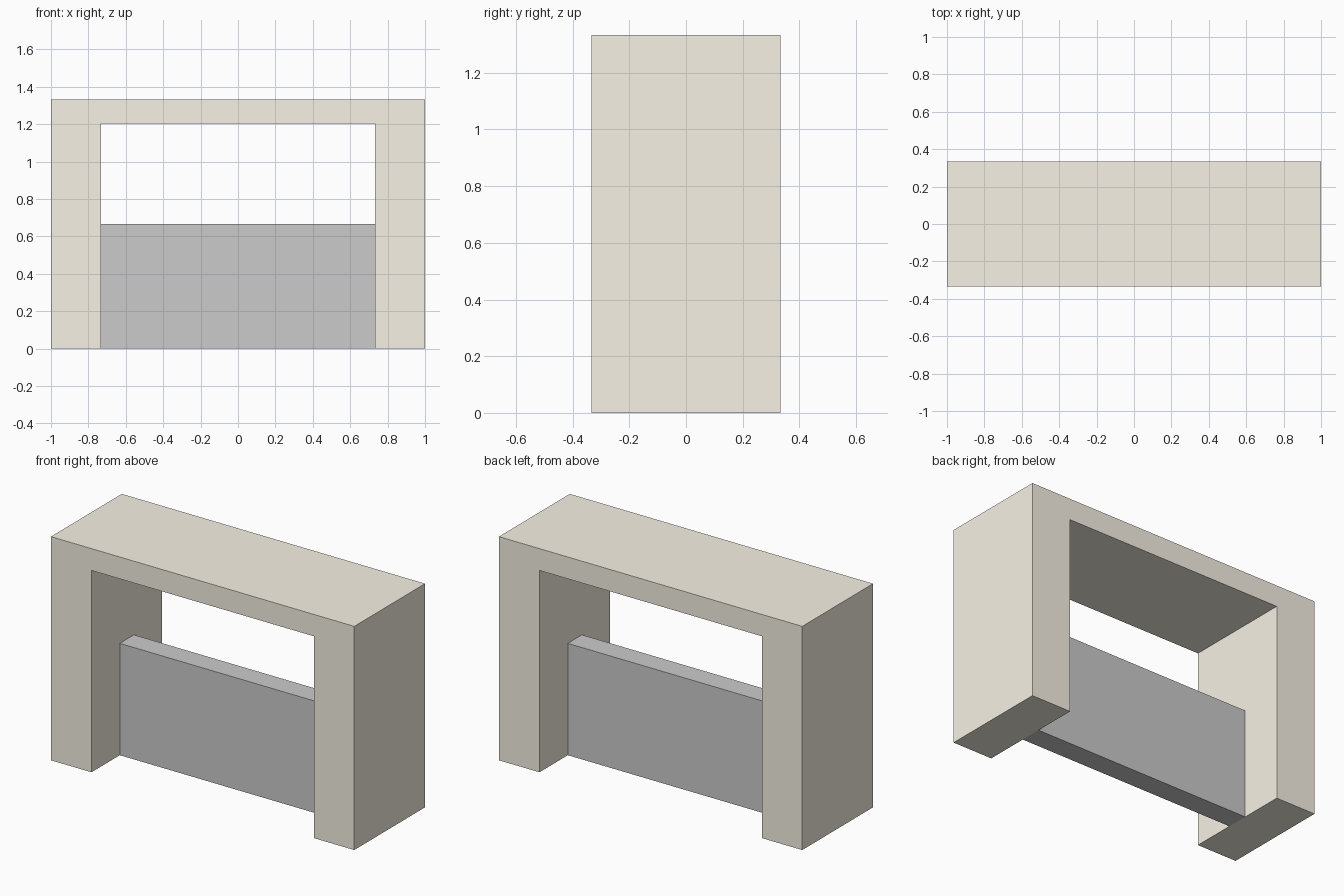
import bpy
import bmesh

if "Cube" in bpy.data.objects:
    bpy.data.objects.remove(bpy.data.objects["Cube"])

W, D, H = 1.0, 1 / 3, 4 / 3        # half width, half depth, height
INNER, UNDER = 0.733, 1.203        # inner leg face, underside of top


def extruded(name, profile, half_depth):
    """Extrude an x-z outline along y, centred on y = 0."""
    bm = bmesh.new()
    face = bm.faces.new([bm.verts.new((x, -half_depth, z)) for x, z in profile])
    result = bmesh.ops.extrude_face_region(bm, geom=[face])
    moved = [v for v in result["geom"] if isinstance(v, bmesh.types.BMVert)]
    bmesh.ops.translate(bm, verts=moved, vec=(0, 2 * half_depth, 0))
    bmesh.ops.recalc_face_normals(bm, faces=bm.faces)
    mesh = bpy.data.meshes.new(name)
    bm.to_mesh(mesh)
    bm.free()
    obj = bpy.data.objects.new(name, mesh)
    bpy.context.collection.objects.link(obj)
    return obj


# Desk frame: two legs and top in one arch-shaped outline
half = [(W, H), (W, 0), (INNER, 0), (INNER, UNDER)]
frame = extruded("desk_frame", half + [(-x, z) for x, z in reversed(half)], D)
tan = bpy.data.materials.new("tan")
tan.diffuse_color = (0.94, 0.89, 0.79, 1)
tan.use_nodes = True
tan.node_tree.nodes["Principled BSDF"].inputs["Base Color"].default_value = tan.diffuse_color
frame.data.materials.append(tan)

# Modesty panel: thin grey board between the legs
extruded("modesty_panel",
         [(INNER, 2 / 3), (INNER, 0), (-INNER, 0), (-INNER, 2 / 3)], 0.0667)
